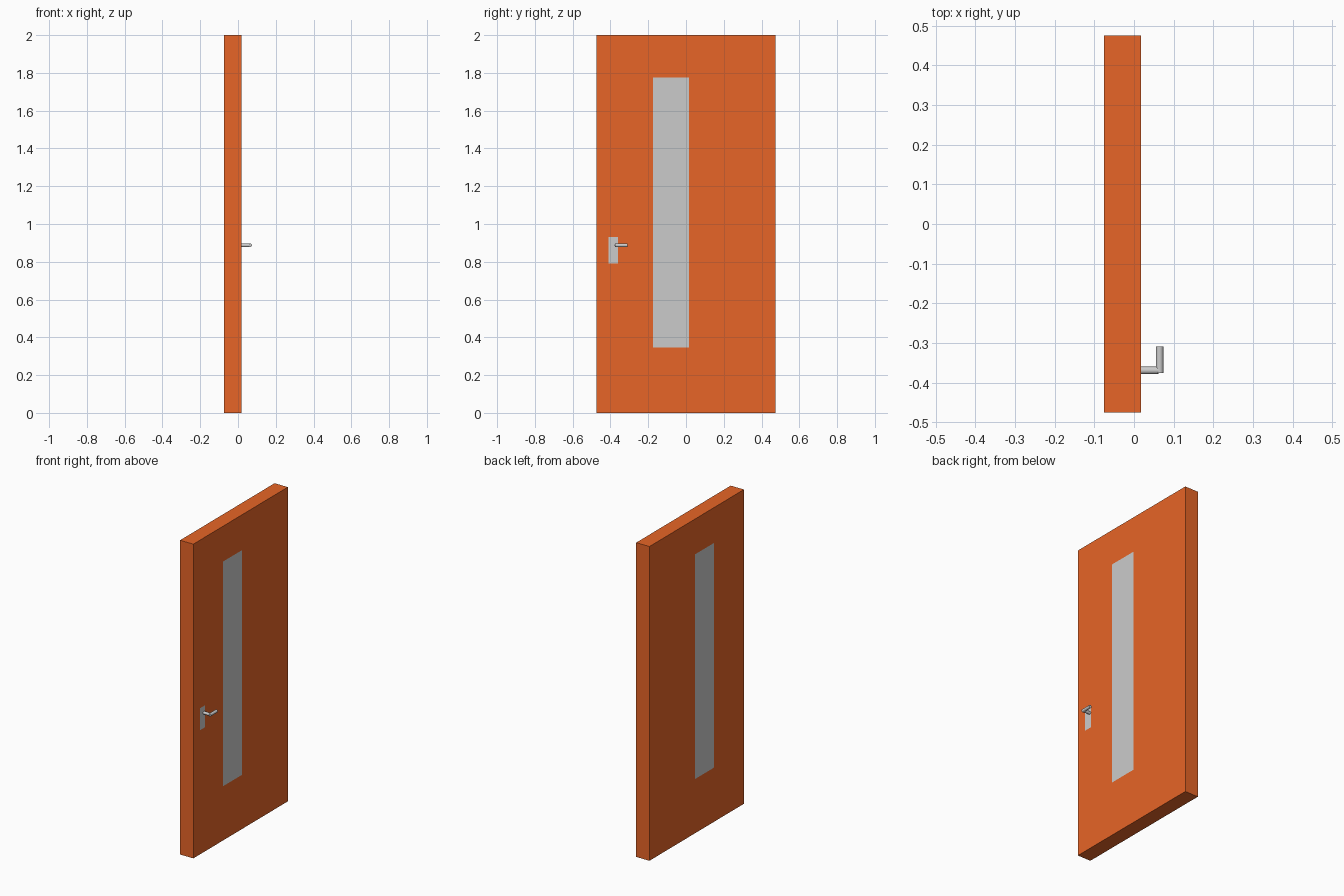
import bpy, bmesh, math
from mathutils import Vector

if "Cube" in bpy.data.objects:
    bpy.data.objects.remove(bpy.data.objects["Cube"])

BACK, FRONT = -0.075, 0.018            # door thickness along x
WINDOW = (-0.175, 0.015, 0.345, 1.775)   # y0, y1, z0, z1
PLATE = (-0.41, -0.36, 0.79, 0.93)


def new_object(name, bm):
    mesh = bpy.data.meshes.new(name)
    bm.to_mesh(mesh)
    bm.free()
    obj = bpy.data.objects.new(name, mesh)
    bpy.context.collection.objects.link(obj)
    return obj


def inside(point, rect):
    return rect[0] < point.y < rect[1] and rect[2] < point.z < rect[3]


def flush_panel(name, x, rect):
    y0, y1, z0, z1 = rect
    bm = bmesh.new()
    pts = [(x, y0, z0), (x, y1, z0), (x, y1, z1), (x, y0, z1)]
    if x < 0:
        pts.reverse()
    bm.faces.new([bm.verts.new(p) for p in pts])
    return new_object(name, bm)


def rod(name, start, end, radius):
    start, end = Vector(start), Vector(end)
    axis = end - start
    bpy.ops.mesh.primitive_cylinder_add(
        vertices=16, radius=radius, depth=axis.length, location=(start + end) / 2,
        rotation=axis.to_track_quat('Z', 'Y').to_euler())
    bpy.context.object.name = name
    bpy.ops.object.shade_smooth_by_angle(angle=math.radians(40))


# Door slab, with openings for the flush window panes and handle plate
bm = bmesh.new()
bmesh.ops.create_cube(bm, size=1)
for v in bm.verts:
    v.co = (FRONT if v.co.x > 0 else BACK, v.co.y * 0.95, (v.co.z + 0.5) * 2)
for rect in (WINDOW, PLATE):
    for i, value in enumerate(rect):
        normal = (0, 1, 0) if i < 2 else (0, 0, 1)
        bmesh.ops.bisect_plane(bm, geom=bm.verts[:] + bm.edges[:] + bm.faces[:],
                               plane_co=[value * n for n in normal], plane_no=normal)
openings = []
for f in bm.faces:
    c = f.calc_center_median()
    if abs(f.normal.x) > 0.9 and (inside(c, WINDOW) or (c.x > 0 and inside(c, PLATE))):
        openings.append(f)
bmesh.ops.delete(bm, geom=openings, context='FACES')
door = new_object("door_slab", bm)
paint = bpy.data.materials.new("orange_paint")
paint.diffuse_color = (0.8, 0.13, 0.02, 1)
paint.use_nodes = True
paint.node_tree.nodes["Principled BSDF"].inputs["Base Color"].default_value = paint.diffuse_color
door.data.materials.append(paint)

# Window panes and handle plate
flush_panel("window_front", FRONT, WINDOW)
flush_panel("window_back", BACK, WINDOW)
flush_panel("handle_plate", FRONT, PLATE)

# Lever handle
rod("handle_stem", (FRONT, -0.369, 0.887), (0.062, -0.369, 0.887), 0.0095)
rod("handle_lever", (0.0645, -0.376, 0.887), (0.0645, -0.309, 0.887), 0.0095)
